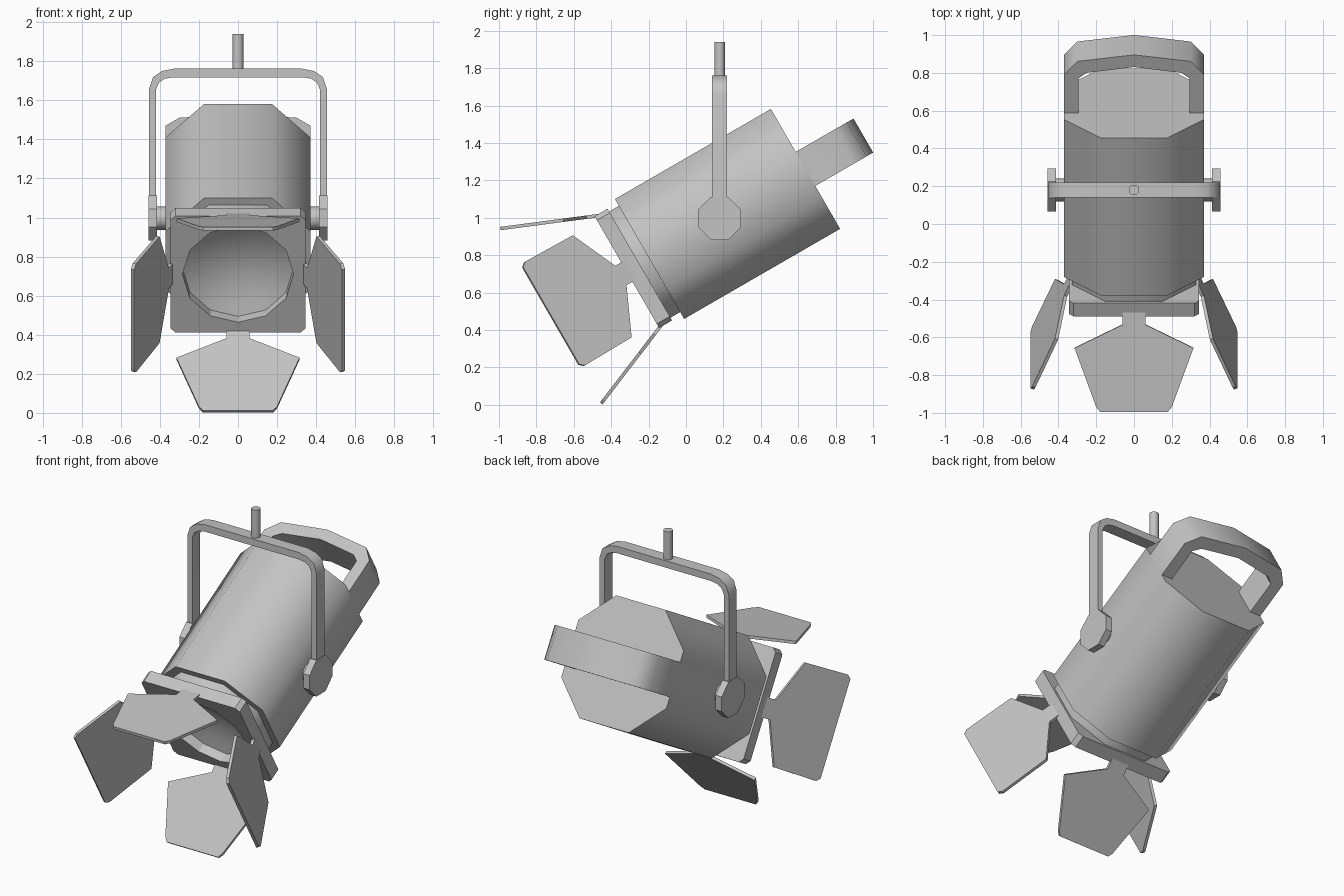
import bpy, bmesh, math
from mathutils import Matrix

cube = bpy.data.objects.get("Cube")
if cube:
    bpy.data.objects.remove(cube, do_unlink=True)

grey = bpy.data.materials.new("grey_metal")
grey.use_nodes = True
colour = (0.55, 0.55, 0.55, 1)
grey.diffuse_color = colour
grey.node_tree.nodes["Principled BSDF"].inputs["Base Color"].default_value = colour


def rot(degrees, axis):
    return Matrix.Rotation(math.radians(degrees), 4, axis)


def move(x, y, z):
    return Matrix.Translation((x, y, z))


# Lamp frame: local y runs along the barrel from front to back
LAMP = move(0, -0.195, 0.78) @ rot(30, 'X')
UPRIGHT = rot(90, 'X')


def finish(name, bm, matrix, smooth):
    bmesh.ops.recalc_face_normals(bm, faces=bm.faces)
    mesh = bpy.data.meshes.new(name)
    bm.to_mesh(mesh)
    bm.free()
    mesh.materials.append(grey)
    obj = bpy.data.objects.new(name, mesh)
    bpy.context.collection.objects.link(obj)
    obj.matrix_world = matrix
    if smooth:
        bpy.ops.object.select_all(action='DESELECT')
        obj.select_set(True)
        bpy.context.view_layer.objects.active = obj
        bpy.ops.object.shade_smooth_by_angle(angle=math.radians(smooth))
    return obj


def extrude(name, loops, depth, matrix, smooth=0):
    """Solid from closed outlines (later ones are holes), centred on its depth."""
    bm = bmesh.new()
    edges = []
    for loop in loops:
        verts = [bm.verts.new((u, v, -depth / 2)) for u, v in loop]
        edges += [bm.edges.new((verts[i - 1], verts[i])) for i in range(len(verts))]
    if len(loops) == 1:
        bm.faces.new(verts)
    else:
        bmesh.ops.triangle_fill(bm, edges=edges, use_beauty=True)
    new = bmesh.ops.extrude_face_region(bm, geom=bm.faces[:], use_keep_orig=True)
    top = [g for g in new["geom"] if isinstance(g, bmesh.types.BMVert)]
    bmesh.ops.translate(bm, verts=top, vec=(0, 0, depth))
    return finish(name, bm, matrix, smooth)


def mirrored(half):
    return half + [(-x, y) for x, y in reversed(half)]


def chamfered_square(r, flat):
    half = [(flat, r), (r, flat), (r, -flat), (flat, -r)]
    return mirrored(half)


def ring(radius, sides):
    step = math.tau / sides
    return [(radius * math.cos(i * step), radius * math.sin(i * step)) for i in range(sides)]


# Barrel, neck and square front frame
opening = ring(0.284, 12)
extrude("barrel", [chamfered_square(0.37, 0.173)], 0.963,
        LAMP @ move(0, 0.4815, 0) @ UPRIGHT, 60)
extrude("neck", [chamfered_square(0.328, 0.15), opening], 0.06,
        LAMP @ move(0, -0.03, 0) @ UPRIGHT, 60)
extrude("front_frame", [chamfered_square(0.345, 0.32), opening], 0.08,
        LAMP @ move(0, -0.10, 0) @ UPRIGHT)

# Dished lens set back inside the frame
bm = bmesh.new()
profile = [bm.verts.new((0.284 * k / 4, -0.08 + 0.07 * (1 - (k / 4) ** 2), 0)) for k in range(5)]
arc = [bm.edges.new(pair) for pair in zip(profile, profile[1:])]
bmesh.ops.spin(bm, geom=profile + arc, cent=(0, 0, 0), axis=(0, 1, 0),
               angle=math.tau, steps=12, use_merge=True)
bmesh.ops.remove_doubles(bm, verts=bm.verts, dist=0.0005)
lens = finish("lens", bm, LAMP, 60)
if lens.data.polygons[0].normal.y > 0:
    lens.data.flip_normals()

# Four hinged shutters around the frame
for name, turn, end in (("top", 0, 0.2), ("left", 90, 0.32),
                        ("bottom", 180, 0.2), ("right", 270, 0.32)):
    half = [(0.06, 0.03), (0.06, -0.065), (0.315, -0.19),
            (end, -0.505), (end - 0.02, -0.53)]
    extrude(name + "_shutter", [mirrored(half)], 0.018,
            LAMP @ rot(turn, 'Y') @ move(0, -0.12, 0.337) @ rot(-22.5, 'X'))

# Rear carrying handle
handle = [(0, 1.32), (0.30, 1.28), (0.37, 1.20), (0.37, 0.96),
          (0.295, 0.96), (0.295, 1.175), (0.25, 1.21), (0, 1.245)]
extrude("rear_handle", [handle + [(-x, y) for x, y in reversed(handle[1:-1])]],
        0.21, LAMP, 50)

# Hanging yoke with pivots and a mounting stem
PIVOT_Y, PIVOT_Z = 0.18, 0.997
yoke = [(0.33, 1.762), (0.39, 1.75), (0.435, 1.72), (0.455, 1.66), (0.455, PIVOT_Z),
        (0.42, PIVOT_Z), (0.42, 1.655), (0.405, 1.69), (0.375, 1.711), (0.33, 1.718)]
extrude("yoke", [mirrored(yoke)], 0.08, move(0, PIVOT_Y, 0) @ UPRIGHT, 40)
for side, name in ((1, "left"), (-1, "right")):
    extrude(name + "_pivot_disc", [chamfered_square(0.115, 0.046)], 0.044,
            move(side * 0.436, PIVOT_Y, PIVOT_Z) @ rot(90, 'Y'))
    extrude(name + "_axle", [ring(0.06, 12)], 0.08,
            move(side * 0.39, PIVOT_Y, PIVOT_Z) @ rot(90, 'Y'), 40)
extrude("stem", [ring(0.028, 12)], 0.20, move(0, PIVOT_Y, 1.84), 40)
